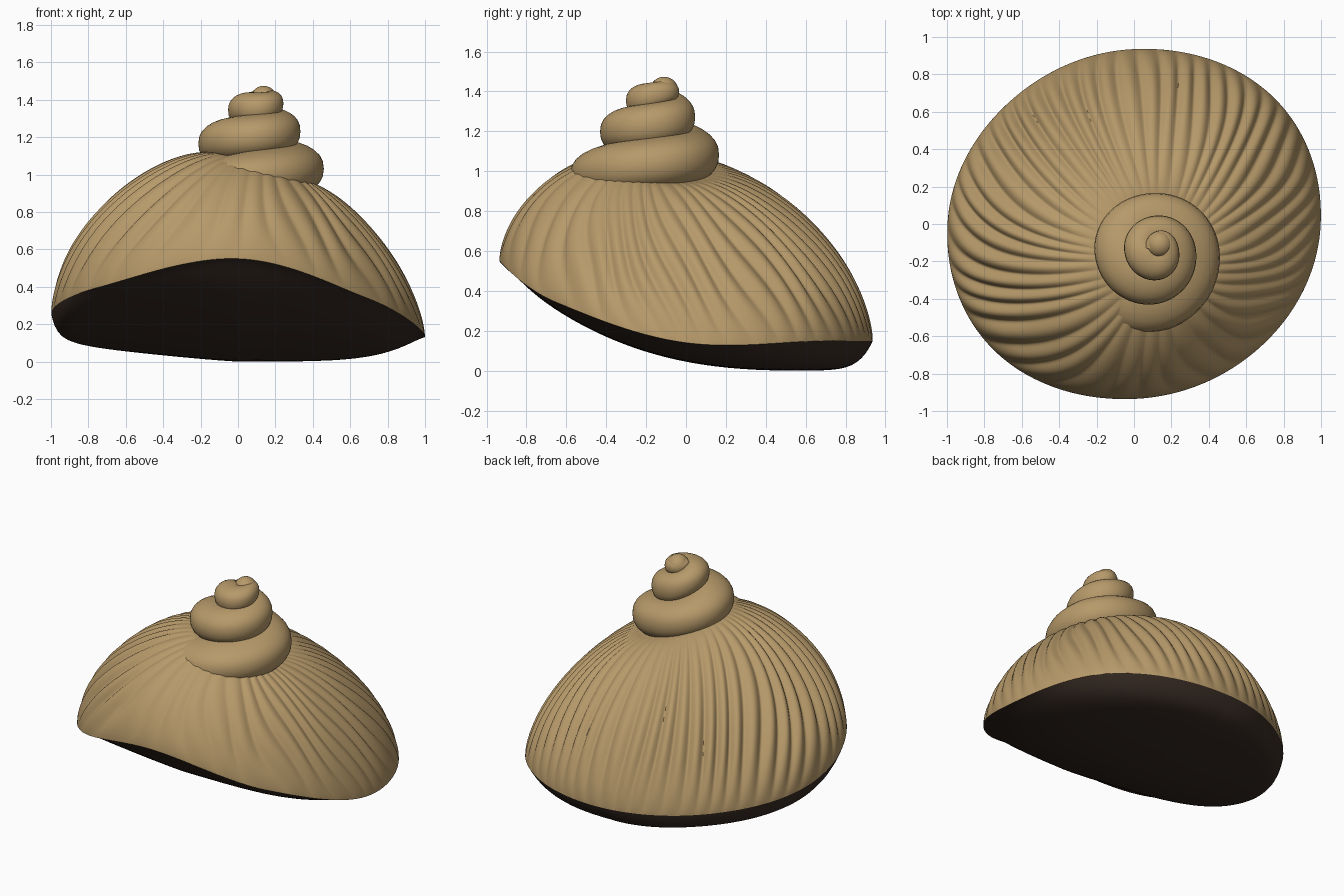
import bpy
import bmesh
from math import sin, cos, pi, radians, floor, copysign, sqrt

if "Cube" in bpy.data.objects:
    bpy.data.objects.remove(bpy.data.objects["Cube"], do_unlink=True)


def material(name, rgb):
    m = bpy.data.materials.new(name)
    m.use_nodes = True
    m.diffuse_color = (*rgb, 1)
    bsdf = m.node_tree.nodes["Principled BSDF"]
    bsdf.inputs["Base Color"].default_value = (*rgb, 1)
    bsdf.inputs["Roughness"].default_value = 0.8
    return m


TAN = material("tan shell", (0.47, 0.32, 0.143))
DARK = material("dark underside", (0.038, 0.024, 0.017))


def finish(name, bm, mat):
    bmesh.ops.recalc_face_normals(bm, faces=bm.faces)
    mesh = bpy.data.meshes.new(name)
    bm.to_mesh(mesh)
    bm.free()
    mesh.materials.append(mat)
    obj = bpy.data.objects.new(name, mesh)
    bpy.context.collection.objects.link(obj)
    bpy.ops.object.select_all(action='DESELECT')
    obj.select_set(True)
    bpy.context.view_layer.objects.active = obj
    bpy.ops.object.shade_smooth_by_angle(angle=radians(60))
    return obj


def loft(name, rings, mat, cap_start=False, cap_end=False):
    """Skin a list of closed rings of points."""
    bm = bmesh.new()
    rows = [[bm.verts.new(p) for p in ring] for ring in rings]
    n = len(rows[0])
    for a, b in zip(rows, rows[1:]):
        for i in range(n):
            j = (i + 1) % n
            bm.faces.new((a[i], a[j], b[j], b[i]))
    if cap_start:
        bm.faces.new(rows[0])
    if cap_end:
        bm.faces.new(rows[-1])
    return finish(name, bm, mat)


def spline(p, t):
    """Smooth curve through four neighbouring values."""
    a, b, c, d = p
    return b + 0.5 * t * (c - a + t * (2 * a - 5 * b + 4 * c - d + t * (3 * (b - c) + d - a)))


def cyclic(table, angle):
    f = (angle / (2 * pi)) % 1 * len(table)
    k = floor(f)
    return spline([table[(k + i) % len(table)] for i in (-1, 0, 1, 2)], f - k)


def along(table, f):
    k = min(floor(f), len(table) - 2)
    last = len(table) - 1
    return spline([table[max(0, min(last, k + i))] for i in (-1, 0, 1, 2)], f - k)


# Values every 45 degrees, counterclockwise from +x
REACH = [0.998, 1.04, 1.0, 0.965, 0.997, 1.04, 1.0, 0.975]
RIM = [0.14, 0.15, 0.15, 0.18, 0.25, 0.4, 0.55, 0.34]
ROUNDNESS = [1.45, 1.52, 1.6, 1.6, 1.64, 1.64, 1.68, 1.5]
RIB_DEPTH = [0.028, 0.032, 0.036, 0.042, 0.044, 0.042, 0.014, 0.028]
SEGMENTS = 660
ANGLES = [2 * pi * i / SEGMENTS for i in range(SEGMENTS)]


def rim_point(a):
    r = cyclic(REACH, a)
    return r * cos(a), 0.935 * r * sin(a), cyclic(RIM, a)


# Large ribbed body whorl, from the rim up to the foot of the spire
def body_point(a, v):
    x0, y0, z0 = rim_point(a)
    x1, y1 = 0.1 + 0.29 * cos(a), -0.13 + 0.29 * sin(a)
    z1 = 1.03 - 0.085 * cos(a) - 0.03 * sin(a)
    n = cyclic(ROUNDNESS, a)
    out = cos(v * pi / 2) ** (2 / n) if v < 1 else 0
    up = sin(v * pi / 2) ** (2 / n)
    # slanting, slightly wandering ribs that fade at both ends
    phase = 22 * (a - 0.42 * cos(a) * (1 - up)) + 0.6 * sin(5 * a + 3 * v) + 0.3 * sin(11 * a - 5 * v)
    fade = min(1, v / 0.3) * min(1, (1 - v) / 0.6)
    rib = (sqrt(sin(phase) ** 2 + 0.04) - 0.72) * cyclic(RIB_DEPTH, a) * fade
    return (x1 + (x0 - x1) * out + rib * cos(a) * 0.7,
            y1 + (y0 - y1) * out + rib * sin(a) * 0.7,
            z0 + (z1 - z0) * up + rib * 0.7)


STEPS = 64
loft("body_whorl", [[body_point(a, s / STEPS) for a in ANGLES]
                    for s in range(STEPS + 1)], TAN, cap_end=True)


# Dark underside, rising to the front and sides, with a steep wall on its right
def under_point(a, f):
    x, y, z = rim_point(a)
    steep = 15 + 30 * max(0, -x)
    x, y = x * f, y * f
    floor_z = (0.17 * abs(0.6 - y) ** 2.6
               + 0.1 * max(0, -x) ** 1.2 + 0.09 * max(0, x) ** 4)
    return x, y, floor_z + (z - floor_z) * f ** steep


FRACTIONS = [1 - (1 - s / 24) ** 2 for s in range(1, 25)]
loft("underside", [[under_point(a, f) for a in ANGLES] for f in FRACTIONS],
     DARK, cap_start=True)

# Coiled spire: outer radius, height and half thickness at each quarter turn,
# from the buried end near the body up to the tip
OUTER = [0.43, 0.45, 0.37, 0.295, 0.31, 0.30, 0.22, 0.175, 0.175, 0.17, 0.105, 0.095, 0.08]
HEIGHT = [0.93, 0.985, 1.035, 1.085, 1.165, 1.2, 1.235, 1.275, 1.345, 1.355, 1.385, 1.40, 1.41]
THICK = [0.13, 0.15, 0.145, 0.135, 0.13, 0.125, 0.115, 0.105, 0.09, 0.085, 0.065, 0.05, 0.045]


def spire_ring(f, sides=28):
    a = pi + f * pi / 2
    r, z, b = along(OUTER, f), along(HEIGHT, f), along(THICK, f)
    w = 0.6 * r
    cx = 0.08 + 0.06 * min(1, max(0, (f - 1) / 10))
    ring = []
    for i in range(sides):
        t = 2 * pi * i / sides
        d = r - w + w * cos(t)
        lift = copysign(abs(sin(t)) ** 0.85, sin(t))
        ring.append((cx + d * cos(a), -0.13 + d * sin(a), z + b * lift))
    return ring


TURNS = 240
loft("spire", [spire_ring(12 * s / TURNS) for s in range(TURNS + 1)], TAN,
     cap_start=True, cap_end=True)

# Small rounded tip
bm = bmesh.new()
bmesh.ops.create_uvsphere(bm, u_segments=24, v_segments=14, radius=0.072)
bmesh.ops.translate(bm, verts=bm.verts, vec=(0.137, -0.11, 1.402))
finish("spire_tip", bm, TAN)
